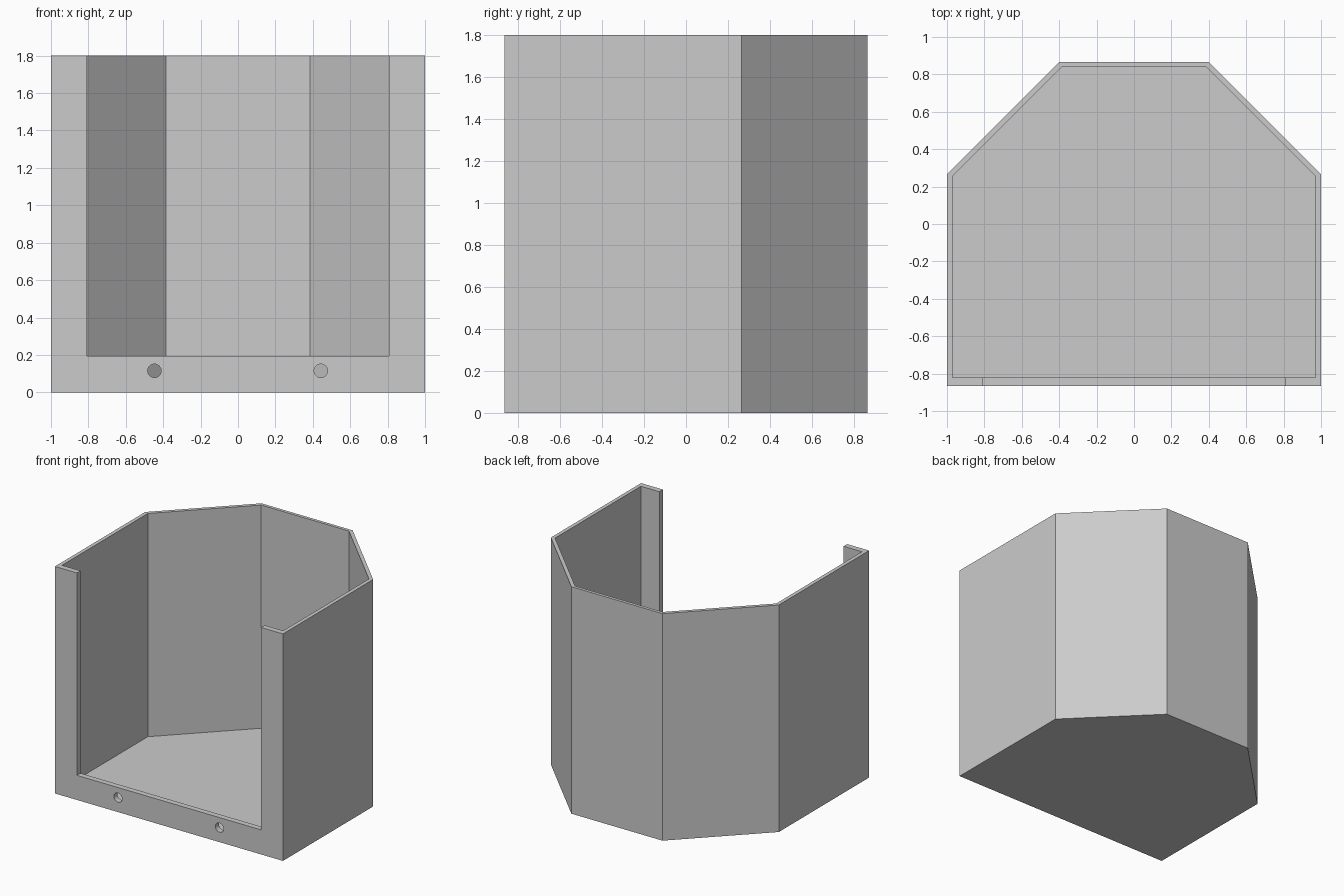
import bpy
import bmesh
from math import radians

default = bpy.data.objects.get("Cube")
if default:
    bpy.data.objects.remove(default, do_unlink=True)

HEIGHT, FLOOR, SILL = 1.8, 0.03, 0.195
OUTER = [(1, -0.865), (1, 0.265), (0.4, 0.865)]
INNER = [(0.97, -0.82), (0.97, 0.255), (0.385, 0.84)]

grey = bpy.data.materials.new("plain grey")
grey.use_nodes = True
grey.diffuse_color = (0.6, 0.6, 0.6, 1)
grey.node_tree.nodes["Principled BSDF"].inputs["Base Color"].default_value = (0.6, 0.6, 0.6, 1)


def prism(name, half, z0, z1):
    """Upright prism from the right half of a mirrored outline."""
    outline = half + [(-x, y) for x, y in reversed(half)]
    bm = bmesh.new()
    base = bm.faces.new([bm.verts.new((x, y, z0)) for x, y in outline])
    top = bmesh.ops.extrude_face_region(bm, geom=[base])["geom"]
    verts = [v for v in top if isinstance(v, bmesh.types.BMVert)]
    bmesh.ops.translate(bm, verts=verts, vec=(0, 0, z1 - z0))
    bmesh.ops.recalc_face_normals(bm, faces=bm.faces)
    mesh = bpy.data.meshes.new(name)
    bm.to_mesh(mesh)
    bm.free()
    mesh.materials.append(grey)
    obj = bpy.data.objects.new(name, mesh)
    bpy.context.collection.objects.link(obj)
    return obj


def cut(target, cutter):
    """Subtract the cutter from the target and discard it."""
    cutter.hide_render = True
    mod = target.modifiers.new(cutter.name, "BOOLEAN")
    mod.operation, mod.solver, mod.object = "DIFFERENCE", "EXACT", cutter
    bpy.context.view_layer.objects.active = target
    bpy.ops.object.modifier_apply(modifier=mod.name)
    bpy.data.objects.remove(cutter, do_unlink=True)


# Outer body, hollowed down to a thin floor
bin_shell = prism("open_bin_shell", OUTER, 0, HEIGHT)
cut(bin_shell, prism("cavity", INNER, FLOOR, HEIGHT + 0.2))

# Wide front opening above the sill
cut(bin_shell, prism("front_opening", [(0.808, -1), (0.808, -0.75)], SILL, HEIGHT + 0.2))

# Two round mounting holes through the sill
for x in (-0.447, 0.443):
    bpy.ops.mesh.primitive_cylinder_add(vertices=32, radius=0.036, depth=0.2,
                                        location=(x, -0.84, 0.115),
                                        rotation=(radians(90), 0, 0))
    hole = bpy.context.object
    hole.name = "mounting_hole"
    hole.data.materials.append(grey)
    cut(bin_shell, hole)

# Round hole walls, crisp panel edges
bpy.ops.object.select_all(action="DESELECT")
bin_shell.select_set(True)
bpy.context.view_layer.objects.active = bin_shell
bpy.ops.object.shade_smooth_by_angle(angle=radians(30))
